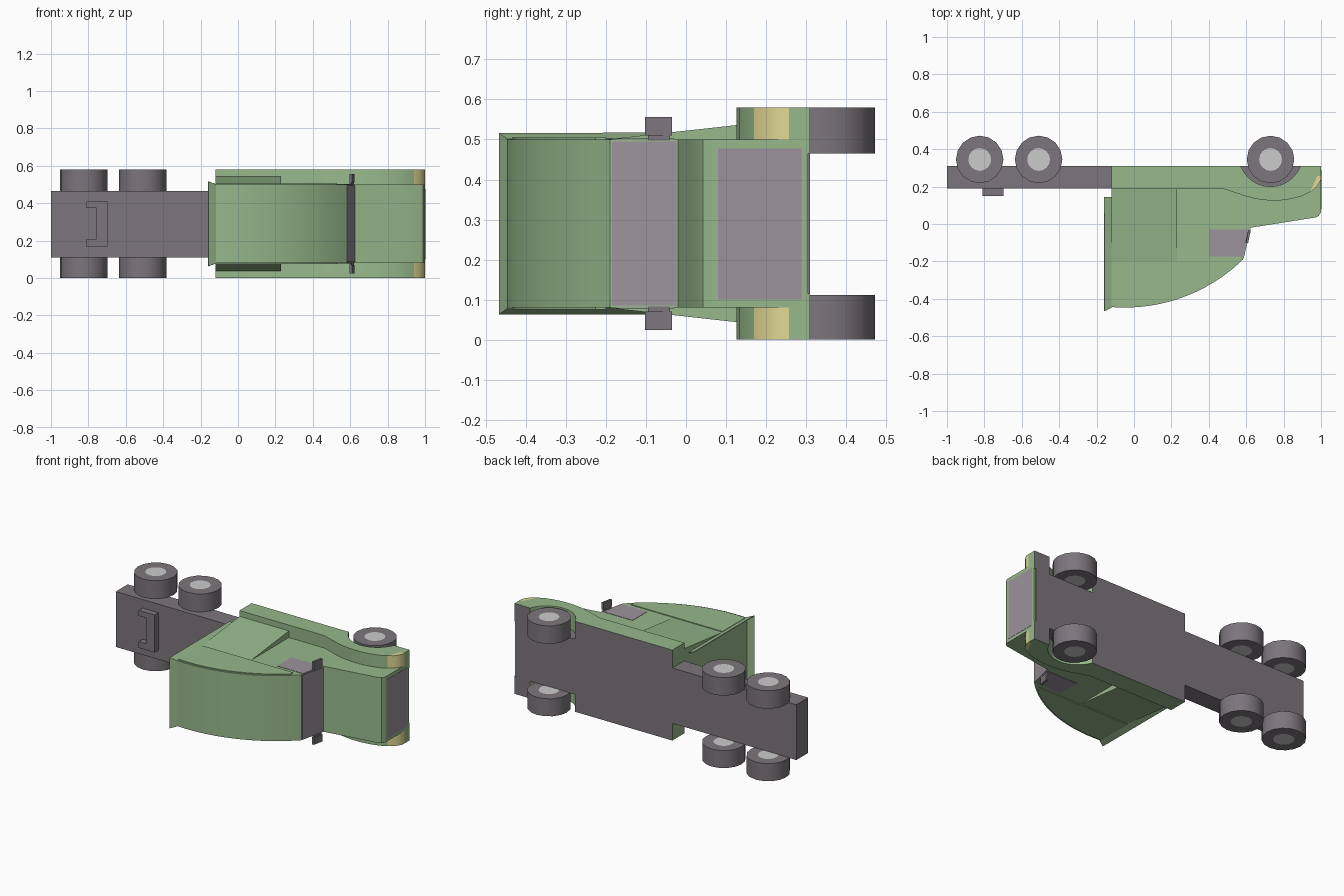
import bpy, bmesh, math
from mathutils import Matrix, Vector

if "Cube" in bpy.data.objects:
    bpy.data.objects.remove(bpy.data.objects["Cube"])

W = 0.58  # overall width along z


def material(name, rgb):
    m = bpy.data.materials.new(name)
    m.diffuse_color = (*rgb, 1)
    m.use_nodes = True
    m.node_tree.nodes["Principled BSDF"].inputs["Base Color"].default_value = m.diffuse_color
    return m


GREEN = material("green_paint", (0.31, 0.48, 0.26))
GREY = material("dark_grey", (0.2, 0.18, 0.2))
GLASS = material("glass_grey", (0.33, 0.29, 0.33))
LIGHT = material("hub_grey", (0.65, 0.62, 0.65))
YELLOW = material("lamp_yellow", (0.75, 0.7, 0.3))


def finish(name, bm, mats, smooth=False):
    bmesh.ops.recalc_face_normals(bm, faces=bm.faces)
    me = bpy.data.meshes.new(name)
    bm.to_mesh(me)
    bm.free()
    for m in mats:
        me.materials.append(m)
    ob = bpy.data.objects.new(name, me)
    bpy.context.collection.objects.link(ob)
    if smooth:
        bpy.ops.object.select_all(action='DESELECT')
        ob.select_set(True)
        bpy.context.view_layer.objects.active = ob
        bpy.ops.object.shade_smooth_by_angle(angle=math.radians(25))
    return ob


def prism(name, pts, a, b, mat, axis='z', smooth=False, under=None):
    """Extrude (x,y) points along z, or (y,z) points along x."""
    put = (lambda p, d: (p[0], p[1], d)) if axis == 'z' else (lambda p, d: (d, p[0], p[1]))
    bm = bmesh.new()
    lo = [bm.verts.new(put(p, a)) for p in pts]
    hi = [bm.verts.new(put(p, b)) for p in pts]
    bm.faces.new(lo)
    bm.faces.new(hi)
    n = len(pts)
    for i in range(n):
        j = (i + 1) % n
        bm.faces.new((lo[i], lo[j], hi[j], hi[i]))
    if under:
        for f in bm.faces:
            if all(abs(v.co.y - 0.31) < 1e-4 for v in f.verts):
                f.material_index = 1
    return finish(name, bm, [mat, under] if under else [mat], smooth)


def rect(x0, y0, x1, y1):
    return [(x0, y0), (x1, y0), (x1, y1), (x0, y1)]


def both(name, pts, a, b, mat, **kw):
    """Same part on both sides of the truck."""
    prism(name + "_left", pts, a, b, mat, **kw)
    prism(name + "_right", pts, W - b, W - a, mat, **kw)


def roof(inset, x0, x1, n=14):
    """Curved roof line, a circular arc."""
    R = 0.908
    xs = [x0 + (x1 - x0) * i / n for i in range(n + 1)]
    return [(x, inset + 0.461 - math.sqrt(R * R - (x + 0.05) ** 2)) for x in xs]


# chassis and the wider floor under the cab
prism("chassis", rect(-1, 0.19, -0.12, 0.31), 0.11, 0.465, GREY)
prism("cab_floor", rect(-0.12, 0.185, 0.99, 0.31), 0.11, 0.465, GREY)

# coupling plate, C shaped
plate = [(0.15, 0), (0.19, 0)]
bm = bmesh.new()
cc = [(-0.81, 0.41), (-0.698, 0.41), (-0.698, 0.17), (-0.81, 0.17),
      (-0.81, 0.21), (-0.757, 0.21), (-0.757, 0.375), (-0.81, 0.375)]
face = bm.faces.new([bm.verts.new((x, 0.15, z)) for x, z in cc])
ext = bmesh.ops.extrude_face_region(bm, geom=[face])["geom"]
bmesh.ops.translate(bm, vec=(0, 0.04, 0), verts=[g for g in ext if isinstance(g, bmesh.types.BMVert)])
finish("coupling_plate", bm, [GREY])

# cab, bonnet and curved roof
cab = [(-0.12, 0.19)] + roof(0, -0.12, 0.583) + [
    (0.622, -0.02), (0.8, 0.008), (0.97, 0.035), (0.988, 0.043), (1.0, 0.065),
    (1.0, 0.305), (0.9, 0.305), (0.885, 0.19)]
prism("cab", cab, 0.08, 0.5, GREEN, smooth=True)

# lower side bodies with fender curve and wheel arch
arch = []
for i in range(13):
    a = math.radians(-21 - 138 * i / 12)
    arch.append((0.73 + 0.171 * math.cos(a), 0.371 + 0.171 * math.sin(a)))
arch[0], arch[-1] = (0.89, 0.31), (0.57, 0.31)
fender = [(-0.12, 0.31), (-0.12, 0.187), (0.48, 0.187), (0.54, 0.168), (0.6, 0.147),
          (0.66, 0.133), (0.72, 0.126), (0.78, 0.126), (0.84, 0.134), (0.9, 0.15),
          (0.94, 0.17), (0.98, 0.257), (1.0, 0.257), (1.0, 0.31)] + arch
both("fender", fender, 0.465, W, GREEN, smooth=True, under=GREY)

# headlamps fill the fender corners
lamp = [(0.94, 0.17), (0.97, 0.19), (0.99, 0.217), (1.0, 0.24), (1.0, 0.257), (0.98, 0.257)]
both("headlamp", lamp, 0.5, W, YELLOW, smooth=True)

# sloping sleeper sides
for side in (0, 1):
    tri = [(0.19, 0.495), (0.19, 0.543), (-0.2, 0.5), (-0.2, 0.495)]
    if side:
        tri = [(y, W - z) for y, z in tri]
    prism("sleeper_side_%d" % side, tri, -0.12, 0.23, GREEN, axis='x')

# slightly raised roof side panels
panel = roof(0.012, -0.12, 0.53) + [(0.53, -0.2), (-0.12, -0.2)]
both("roof_side_panel", panel, 0.498, 0.505, GREEN)

# flared lip around the back of the cab
bm = bmesh.new()
inner = [(0.145, 0.08), (-0.445, 0.08), (-0.445, 0.5), (0.145, 0.5)]
outer = [(0.145, 0.065), (-0.465, 0.065), (-0.465, 0.515), (0.145, 0.515)]
vi = [bm.verts.new((-0.12, *p)) for p in inner]
vo = [bm.verts.new((-0.16, *p)) for p in outer]
for i in range(3):
    bm.faces.new((vi[i], vi[i + 1], vo[i + 1], vo[i]))
lip = finish("rear_lip", bm, [GREEN])
mod = lip.modifiers.new("thickness", 'SOLIDIFY')
mod.thickness = 0.005
mod.offset = 0

# windows and grille
prism("windscreen", [(0.583, -0.185), (0.586, -0.185), (0.6245, -0.024), (0.62, -0.024)], 0.085, 0.495, GLASS)
both("side_window", [(0.4, -0.175), (0.583, -0.175), (0.616, -0.03), (0.4, -0.03)], 0.498, 0.502, GLASS)
prism("grille", rect(0.99, 0.08, 1.0015, 0.288), 0.1, 0.477, GLASS)

# wing mirrors with stems
both("wing_mirror", [(0.597, -0.102), (0.61, -0.102), (0.624, -0.035), (0.611, -0.035)], 0.51, 0.556, GREY)
both("mirror_stem", [(0.596, -0.095), (0.606, -0.095), (0.62, -0.04), (0.609, -0.04)], 0.497, 0.511, GREY)


# wheels with light hub discs
def wheel(name, x, z0, z1):
    bm = bmesh.new()
    bmesh.ops.create_cone(bm, cap_ends=True, segments=16, radius1=0.127, radius2=0.127, depth=z1 - z0,
                          matrix=Matrix.Translation((x, 0.345, (z0 + z1) / 2)))
    caps = [f for f in bm.faces if len(f.verts) > 4]
    bmesh.ops.inset_individual(bm, faces=caps, thickness=0.066)
    for f in bm.faces:
        if len(f.verts) > 4:
            f.material_index = 1
    finish(name, bm, [GREY, LIGHT], smooth=True)


for label, x in (("rear", -0.825), ("middle", -0.51), ("front", 0.73)):
    wheel(label + "_wheel_left", x, 0.465, W)
    wheel(label + "_wheel_right", x, 0, 0.112)
